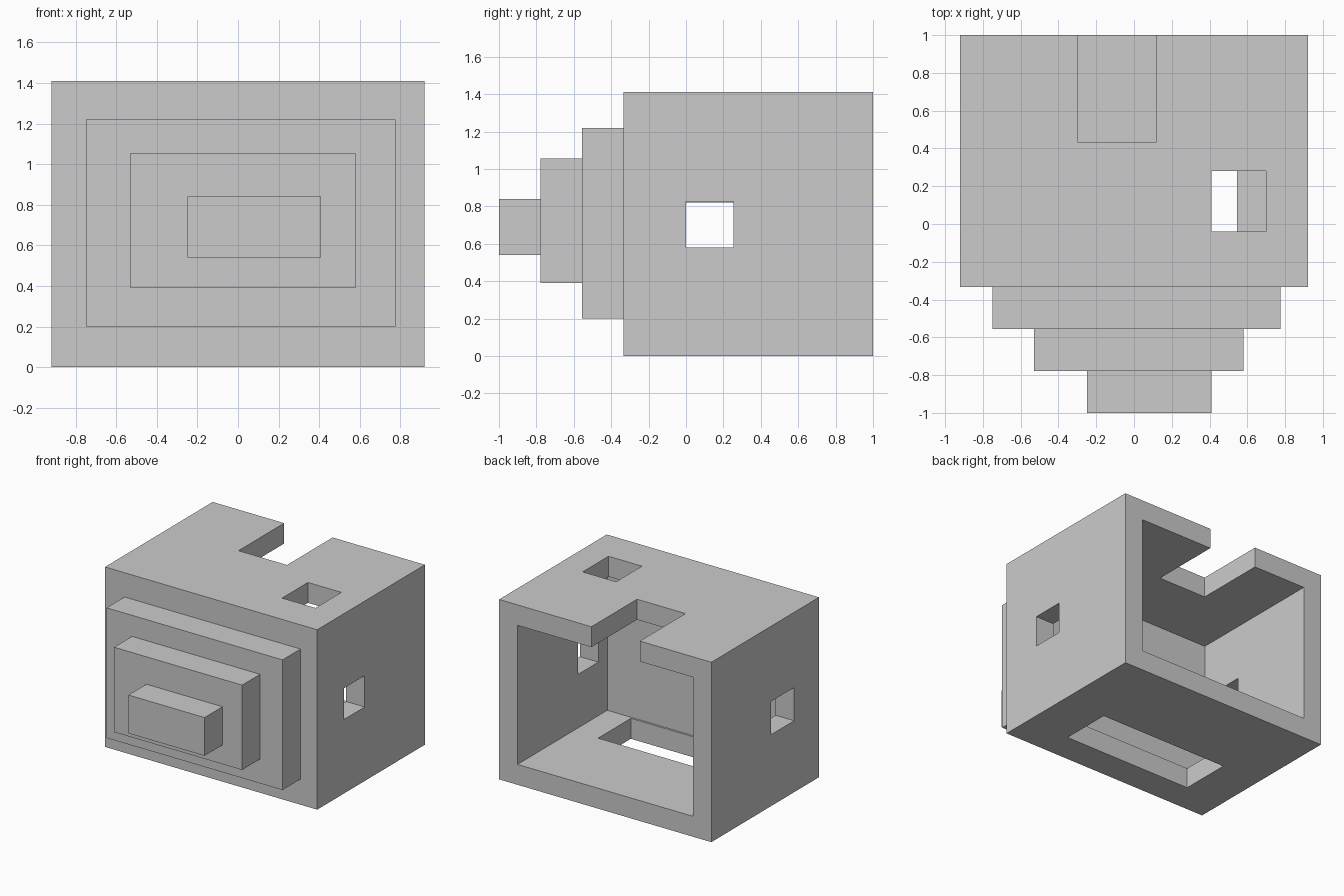
import bpy, bmesh
from mathutils import Matrix, Vector

if "Cube" in bpy.data.objects:
    bpy.data.objects.remove(bpy.data.objects["Cube"])


def box(name, x, y, z):
    """Box from (min, max) ranges on each axis."""
    lo, hi = Vector((x[0], y[0], z[0])), Vector((x[1], y[1], z[1]))
    bm = bmesh.new()
    bmesh.ops.create_cube(bm, size=1, matrix=Matrix.LocRotScale((lo + hi) / 2, None, hi - lo))
    mesh = bpy.data.meshes.new(name)
    bm.to_mesh(mesh)
    bm.free()
    obj = bpy.data.objects.new(name, mesh)
    bpy.context.collection.objects.link(obj)
    return obj


def cut(target, *ranges):
    """Subtract a box from the target and discard the cutter."""
    cutter = box("cutter", *ranges)
    mod = target.modifiers.new("cut", 'BOOLEAN')
    mod.operation, mod.solver, mod.object = 'DIFFERENCE', 'EXACT', cutter
    bpy.context.view_layer.objects.active = target
    bpy.ops.object.modifier_apply(modifier=mod.name)
    bpy.data.objects.remove(cutter)


# Hollow housing, open at the back
W, H, T = 0.92, 1.41, 0.16
FRONT, STEP = -0.333, 0.2223
shell = box("housing", (-W, W), (FRONT, 1), (0, H))
cut(shell, (-W + T, W - T), (FRONT + STEP, 1.2), (T, H - T))

# Roof notch and roof window
cut(shell, (-0.30, 0.12), (0.435, 1.2), (H - T - 0.1, H + 0.1))
cut(shell, (0.41, 0.70), (-0.04, 0.28), (H - T - 0.1, H + 0.1))
# Floor slot
cut(shell, (-0.58, 0.545), (-0.095, 0.31), (-0.1, T + 0.1))
# Right and left side windows
cut(shell, (W - T - 0.1, W + 0.1), (0.0, 0.255), (0.58, 0.825))
cut(shell, (-W - 0.1, -W + T + 0.1), (-0.025, 0.26), (0.56, 0.82))

# Stepped front tiers, each smaller than the one behind
tiers = [((-0.75, 0.775), (0.20, 1.22)),
         ((-0.53, 0.58), (0.39, 1.055)),
         ((-0.25, 0.41), (0.54, 0.84))]
for i, (x, z) in enumerate(tiers):
    back = FRONT - i * STEP
    box(f"front_tier_{i + 1}", x, (back - STEP, back), z)
